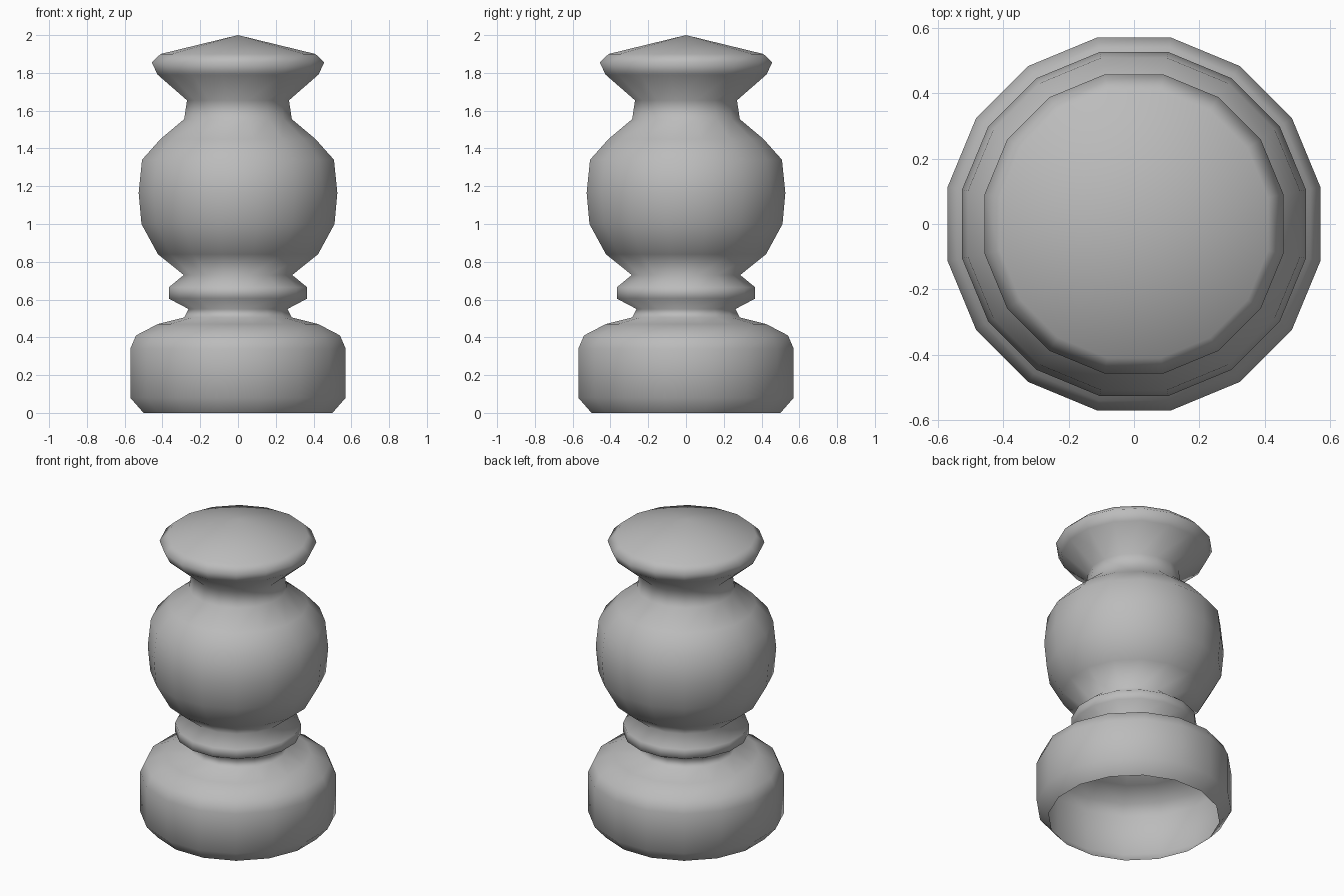
import bpy
import bmesh
from math import cos, sin, pi

SIDES = 16

# Remove the default cube
cube = bpy.data.objects.get("Cube")
if cube:
    bpy.data.objects.remove(cube, do_unlink=True)

# One plain grey for the whole piece
grey = bpy.data.materials.new("plain grey")
grey.use_nodes = True
grey.diffuse_color = (0.5, 0.5, 0.5, 1)
grey.node_tree.nodes["Principled BSDF"].inputs["Base Color"].default_value = (0.5, 0.5, 0.5, 1)

# Turned outline as (flat radius, height), grouped by part
base = [(0.50, 0), (0.57, 0.08), (0.57, 0.34), (0.54, 0.41), (0.425, 0.47), (0.285, 0.505)]
collar = [(0.262, 0.55), (0.366, 0.605), (0.366, 0.665), (0.287, 0.73)]
ball = [(0.424, 0.84), (0.511, 1.0), (0.526, 1.165), (0.508, 1.34), (0.41, 1.45), (0.285, 1.555)]
cap = [(0.27, 1.655), (0.425, 1.79), (0.457, 1.855), (0.41, 1.9)]
TIP = 2.0


def turned(name, outline, tip):
    """Lathe an outline into a many-sided shell, open below and pointed on top."""
    bm = bmesh.new()
    rings = []
    for flat_radius, z in outline:
        r = flat_radius / cos(pi / SIDES)
        angles = [(i + 0.5) * 2 * pi / SIDES for i in range(SIDES)]
        rings.append([bm.verts.new((r * cos(a), r * sin(a), z)) for a in angles])
    for low, high in zip(rings, rings[1:]):
        for i in range(SIDES):
            j = (i + 1) % SIDES
            bm.faces.new((low[i], low[j], high[j], high[i]))
    peak = bm.verts.new((0, 0, tip))
    for i in range(SIDES):
        bm.faces.new((rings[-1][i], rings[-1][(i + 1) % SIDES], peak))
    for face in bm.faces:
        face.smooth = True
    mesh = bpy.data.meshes.new(name)
    bm.to_mesh(mesh)
    bm.free()
    mesh.materials.append(grey)
    obj = bpy.data.objects.new(name, mesh)
    bpy.context.collection.objects.link(obj)
    return obj


# The base, collar, ball and cap are one continuous turned shell
turned("turned_post", base + collar + ball + cap, TIP)
